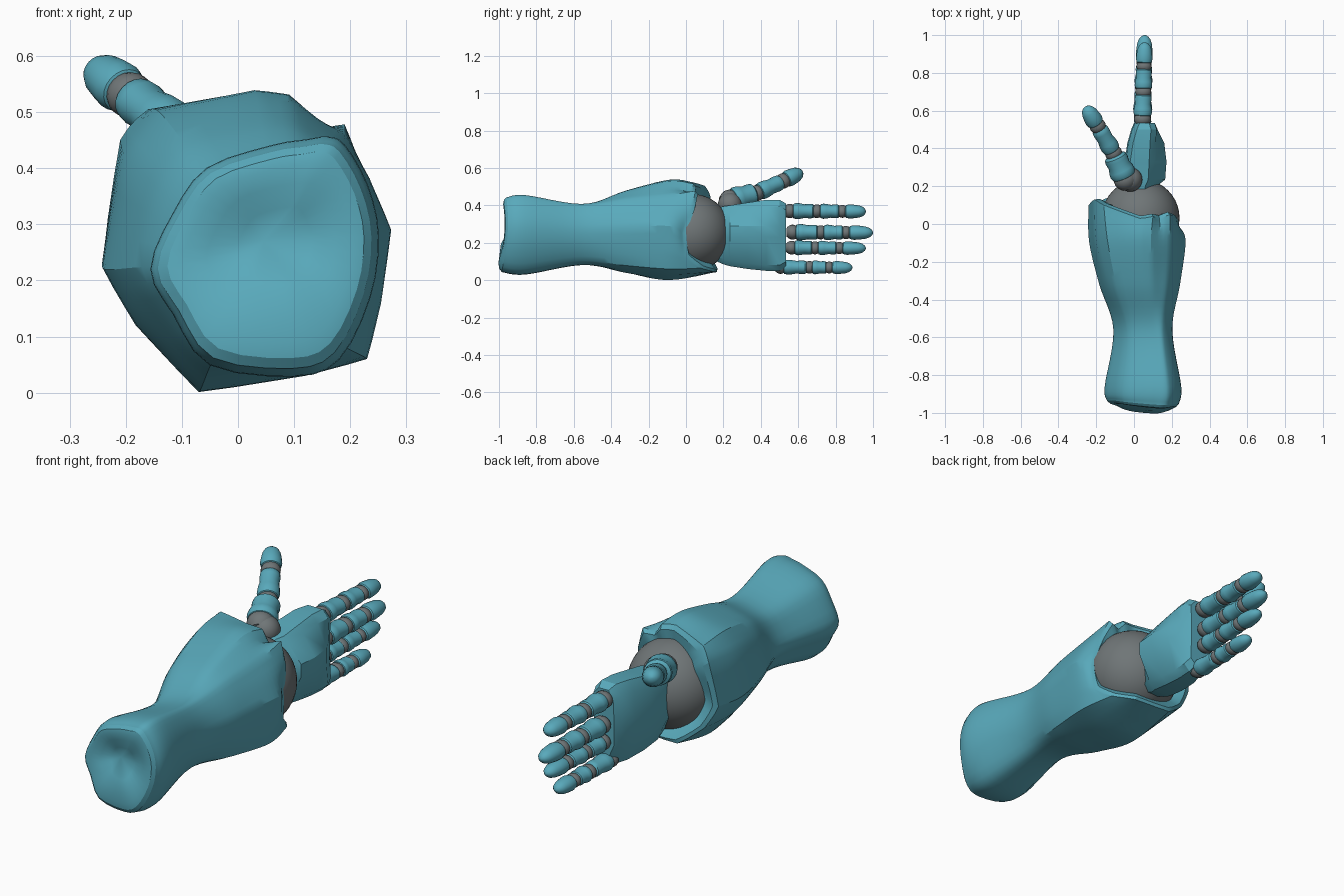
import bpy, bmesh
from math import sin, cos, pi, radians
from mathutils import Vector

if "Cube" in bpy.data.objects:
    bpy.data.objects.remove(bpy.data.objects["Cube"])

teal = bpy.data.materials.new("teal_shell")
teal.diffuse_color = (0.10, 0.40, 0.50, 1)
teal.use_nodes = True
teal.node_tree.nodes["Principled BSDF"].inputs["Base Color"].default_value = teal.diffuse_color
grey = bpy.data.materials.new("joint_grey")
grey.diffuse_color = (0.16, 0.18, 0.185, 1)
grey.use_nodes = True
grey.node_tree.nodes["Principled BSDF"].inputs["Base Color"].default_value = grey.diffuse_color
BALL, BALL_R = Vector((.035, .032, .255)), .206


def loft(name, rings, mat=None, angle=35, start=None, end=None):
    """Skin rings of equal point count; ends close to a centre point."""
    bm = bmesh.new()
    vs = [[bm.verts.new(p) for p in ring] for ring in rings]
    n = len(rings[0])
    for a, b in zip(vs, vs[1:]):
        for i in range(n):
            j = (i + 1) % n
            bm.faces.new((a[i], a[j], b[j], b[i]))
    for ring, src, tip in ((vs[0], rings[0], start), (vs[-1], rings[-1], end)):
        mid = sum(src, Vector()) / n
        c = bm.verts.new(tip if tip is not None else mid)
        for i in range(n):
            bm.faces.new((ring[i], ring[(i + 1) % n], c))
    bmesh.ops.recalc_face_normals(bm, faces=bm.faces)
    me = bpy.data.meshes.new(name)
    bm.to_mesh(me)
    bm.free()
    ob = bpy.data.objects.new(name, me)
    bpy.context.collection.objects.link(ob)
    me.materials.append(mat)
    bpy.ops.object.select_all(action='DESELECT')
    bpy.context.view_layer.objects.active = ob
    ob.select_set(True)
    bpy.ops.object.shade_smooth_by_angle(angle=radians(angle))
    return ob


def ball(name, centre, r):
    bpy.ops.mesh.primitive_uv_sphere_add(segments=40, ring_count=24, radius=r, location=centre)
    bpy.context.object.name = name
    bpy.context.object.data.materials.append(grey)
    bpy.ops.object.shade_smooth()


def lathe(name, a, b, profile, mat=None, wide=1.0):
    """Turn (fraction along a-b, radius) pairs around the line a-b."""
    a, b = Vector(a), Vector(b)
    q = (b - a).to_track_quat('Y', 'Z')
    length = (b - a).length
    rings = [[a + q @ Vector((r * wide * cos(k * pi / 10), t * length, r * sin(k * pi / 10)))
              for k in range(20)] for t, r in profile]
    return loft(name, rings, mat)


def scaled(ring, s, dy=0.0):
    c = sum(ring, Vector()) / len(ring)
    return [Vector((c.x + (p.x - c.x) * s, p.y + dy, c.z + (p.z - c.z) * s)) for p in ring]


def catmull(a, b, c, d, t):
    return 0.5 * (2 * b + (c - a) * t + (2 * a - 5 * b + 4 * c - d) * t**2
                  + (3 * b - a - 3 * c + d) * t**3)


def refine(ring, smooth):
    """Three points per side: rounded by smooth (1) or left straight (0)."""
    out, n = [], len(ring)
    for i in range(n):
        a, b, c, d = (ring[(i + k) % n] for k in (-1, 0, 1, 2))
        out += [b.lerp(c, t / 3).lerp(catmull(a, b, c, d, t / 3), smooth) for t in range(3)]
    return out


# Forearm cross-sections: elbow end, widest part, wrist rim
elbow = [(-.155, .22), (-.115, .32), (-.055, .40), (.06, .44), (.12, .45), (.16, .455), (.19, .44),
         (.23, .37), (.25, .28), (.235, .17), (.18, .06), (.10, .03), (-.05, .05), (-.115, .14)]
wide = [(-.238, .22), (-.20, .42), (-.14, .50), (.03, .537), (.09, .53), (.14, .49), (.19, .455),
        (.235, .38), (.273, .29), (.255, .16), (.23, .06), (.12, .03), (-.07, .001), (-.18, .12)]
rim = [(-.24, .10, .24), (-.21, .13, .45), (-.16, .10, .505), (.03, .03, .525), (.10, .04, .515),
       (.135, .03, .465), (.19, .05, .478), (.225, .03, .38), (.24, -.015, .25), (.235, 0, .13),
       (.20, .08, .065), (.12, .15, .045), (-.07, .165, .045), (-.18, .12, .13)]


def section(pts, y, s=1.0):
    return [Vector((.045 + (x - .045) * s, y, .25 + (z - .25) * s)) for x, z in pts]


tip = section(elbow, 0, .94)
for p in tip:
    h = p.z - .26
    p.y = -.943 + h * .05 - .6 * h * h - (p.x - .045) * .05
waist, belly = section(elbow, -.56, .77), section(wide, -.09)
calf = [w.lerp(b, .58) for w, b in zip(waist, belly)]
for p in calf:
    p.y = -.32
keys = [refine(k, s) for k, s in ((tip, 1), (section(elbow, -.86), 1), (waist, .9), (calf, .6),
                                  (belly, .1), ([Vector(p) for p in rim], .3))]
rings = []
for i in range(len(keys) - 1):
    k0, k3 = keys[max(i - 1, 0)], keys[min(i + 2, len(keys) - 1)]
    for s in range(6):
        rings.append([catmull(*p, s / 6) for p in zip(k0, keys[i], keys[i + 1], k3)])
rings.append(keys[-1])
# rounded, gently dished elbow face
rings = [scaled(keys[0], s, d) for s, d in ((.35, -.005), (.6, -.012), (.8, -.018), (.92, -.014))] + rings
# wrist lip turned in until it meets the ball
lip = [BALL + (p - BALL).normalized() * BALL_R * .985 for p in scaled(keys[-1], 1, .012)]
rings += [[p.lerp(q, .3) + Vector((0, .012, 0)) for p, q in zip(keys[-1], lip)], lip, scaled(lip, .6, -.1)]
loft("forearm", rings, teal, 27, start=Vector((.045, -.935, .27)))

ball("wrist_ball", BALL, BALL_R)

# Palm: flat back, ridged inner side
palm = []
for y, xl, xt, xr, zb, zt in ((.12, -.04, .05, .09, .12, .37), (.20, -.05, .06, .12, .085, .395),
                              (.235, -.055, .075, .165, .075, .40),
                              (.33, -.05, .08, .172, .06, .415), (.43, -.035, .085, .16, .05, .43),
                              (.50, -.015, .09, .125, .05, .43), (.535, 0, .08, .105, .07, .41)):
    palm.append([Vector((x, y, z)) for x, z in (
        (xl, zb + .09), (xl, .25), (xl + .005, zt - .05), (xl + .03, zt), (xt, zt), (xt + .03, zt - .035),
        (xr, .29), (xr, .23), (xt + .03, zb + .03), (xt, zb), (xl + .04, zb))])
loft("palm", palm, teal, 28)

# Profiles shared by all digits (fraction along, relative radius)
BONE = ((0, .7), (.05, .95), (.18, 1.06), (.35, 1.02), (.55, .9), (.78, .96), (.92, .92), (1, .7))
END = ((0, .7), (.06, .95), (.22, 1.06), (.45, 1), (.68, .9), (.85, .7), (.95, .42), (1, .1))
JOINT = ((0, .6), (.2, .84), (.4, .95), (.6, .95), (.8, .84), (1, .6))


def digit(name, pts, radii, wide=1.15):
    """Joints at every point but the last, which is the fingertip."""
    pts = [Vector(p) for p in pts]
    for i in range(len(pts) - 1):
        a, b, r = pts[i], pts[i + 1], radii[i]
        d = (b - a).normalized()
        last = i == len(pts) - 2
        lathe(f"{name}_joint_{i + 1}", a - d * r * .75, a + d * r * .75,
              [(t, k * r) for t, k in JOINT], grey, wide)
        lathe(f"{name}_segment_{i + 1}", a + d * .014, b - d * (0 if last else .012),
              [(t, k * r) for t, k in (END if last else BONE)], teal, wide)


# Four fingers: height, joint positions along y, fingertip
for name, z, ys, r in (("index_finger", .37, (.555, .70, .835, .962), .039),
                       ("middle_finger", .257, (.57, .72, .855, 1.0), .040),
                       ("ring_finger", .174, (.565, .69, .82, .962), .037),
                       ("little_finger", .07, (.505, .66, .765, .89), .036)):
    digit(name, [(.045 + .004 * i, y, z - .001 * i) for i, y in enumerate(ys)],
          (r * 1.04, r * .98, r * .92))

# Thumb with a larger ball at its root
digit("thumb", [(-.045, .235, .425), (-.108, .375, .465), (-.192, .518, .53), (-.257, .62, .58)],
      (.062, .045, .043), 1.05)
ball("thumb_root_ball", (-.02, .235, .405), .064)
